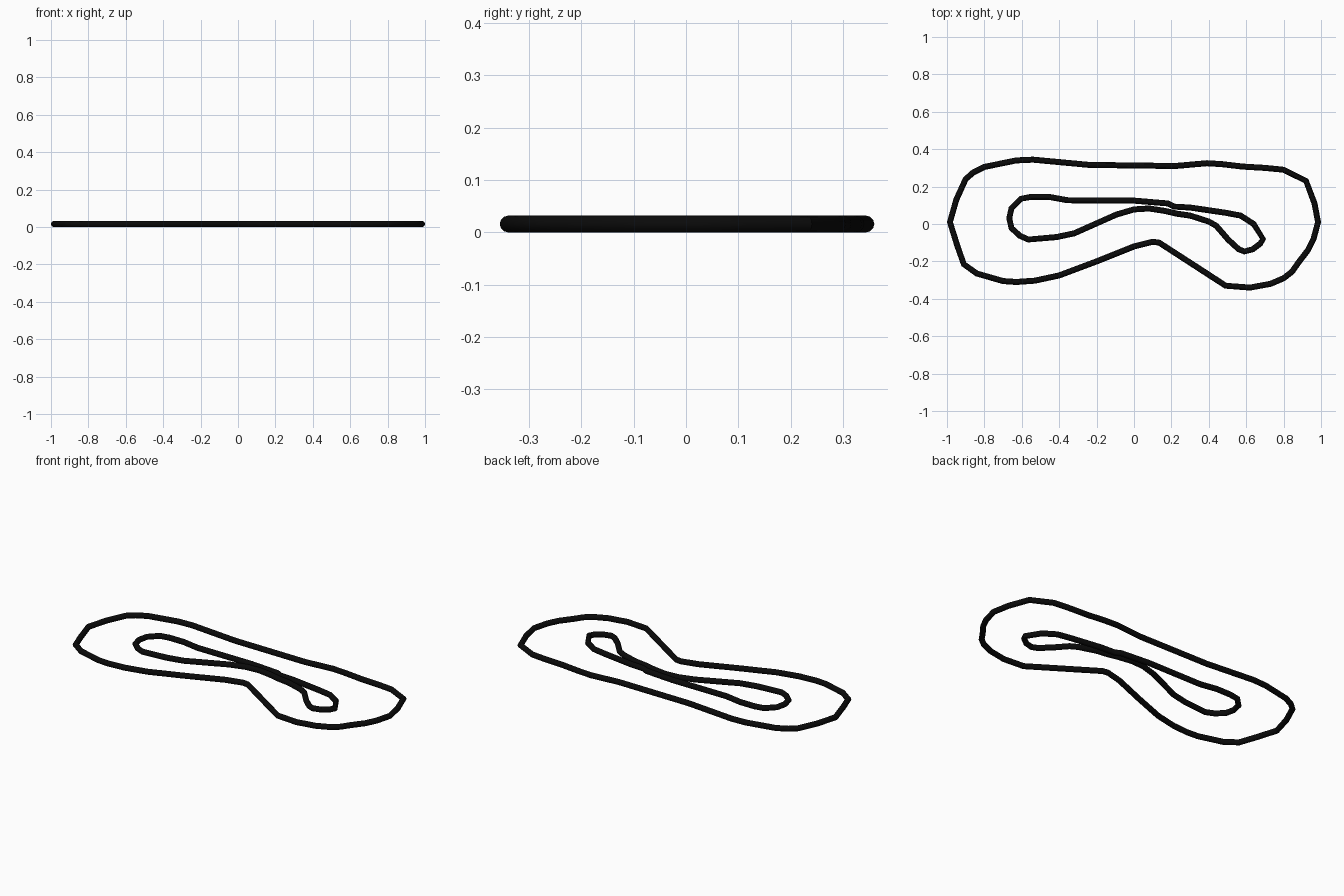
import bpy

RADIUS = 0.016

ink = bpy.data.materials.new("black")
ink.diffuse_color = (0.003, 0.003, 0.003, 1)


def closed_tube(name, points):
    """Round tube following a closed flat path that rests on the ground."""
    curve = bpy.data.curves.new(name, 'CURVE')
    curve.dimensions = '3D'
    curve.bevel_depth = RADIUS
    curve.bevel_resolution = 4
    spline = curve.splines.new('POLY')
    spline.points.add(len(points) - 1)
    for p, (x, y) in zip(spline.points, points):
        p.co = (x, y, RADIUS, 1)
    spline.use_cyclic_u = True
    obj = bpy.data.objects.new(name, curve)
    bpy.context.collection.objects.link(obj)
    curve.materials.append(ink)
    bpy.ops.object.select_all(action='DESELECT')
    obj.select_set(True)
    bpy.context.view_layer.objects.active = obj
    bpy.ops.object.convert(target='MESH')
    bpy.ops.object.shade_smooth_by_angle()
    return bpy.context.object


# Outer edge of the track
closed_tube("outer_track_edge", [
    (-0.984, 0.01), (-0.95, 0.13), (-0.90, 0.24), (-0.86, 0.275), (-0.80, 0.305),
    (-0.63, 0.34), (-0.54, 0.344), (-0.24, 0.316), (0.22, 0.31),
    (0.39, 0.325), (0.47, 0.32), (0.58, 0.307), (0.70, 0.30), (0.80, 0.29),
    (0.92, 0.23), (0.965, 0.11), (0.984, 0.01), (0.96, -0.08),
    (0.93, -0.14), (0.88, -0.205), (0.845, -0.255), (0.80, -0.29),
    (0.73, -0.32), (0.62, -0.34), (0.49, -0.33), (0.39, -0.265),
    (0.135, -0.10), (0.10, -0.095), (0.0, -0.12), (-0.20, -0.20),
    (-0.40, -0.275), (-0.53, -0.303), (-0.63, -0.31), (-0.70, -0.305),
    (-0.84, -0.265), (-0.91, -0.215), (-0.945, -0.115),
])

# Inner edge of the track
closed_tube("inner_track_edge", [
    (-0.655, 0.085), (-0.605, 0.135), (-0.55, 0.145), (-0.455, 0.145),
    (-0.355, 0.127), (0.0, 0.125), (0.18, 0.11), (0.215, 0.093),
    (0.30, 0.088), (0.49, 0.06), (0.57, 0.045), (0.64, 0.0),
    (0.69, -0.08), (0.675, -0.105), (0.635, -0.135), (0.59, -0.147),
    (0.56, -0.135), (0.505, -0.085), (0.44, -0.01), (0.40, 0.013),
    (0.30, 0.045), (0.23, 0.055), (0.165, 0.07), (0.08, 0.083),
    (0.0, 0.078), (-0.095, 0.05), (-0.32, -0.05), (-0.415, -0.07),
    (-0.565, -0.083), (-0.61, -0.063), (-0.655, -0.022), (-0.667, 0.03),
])
